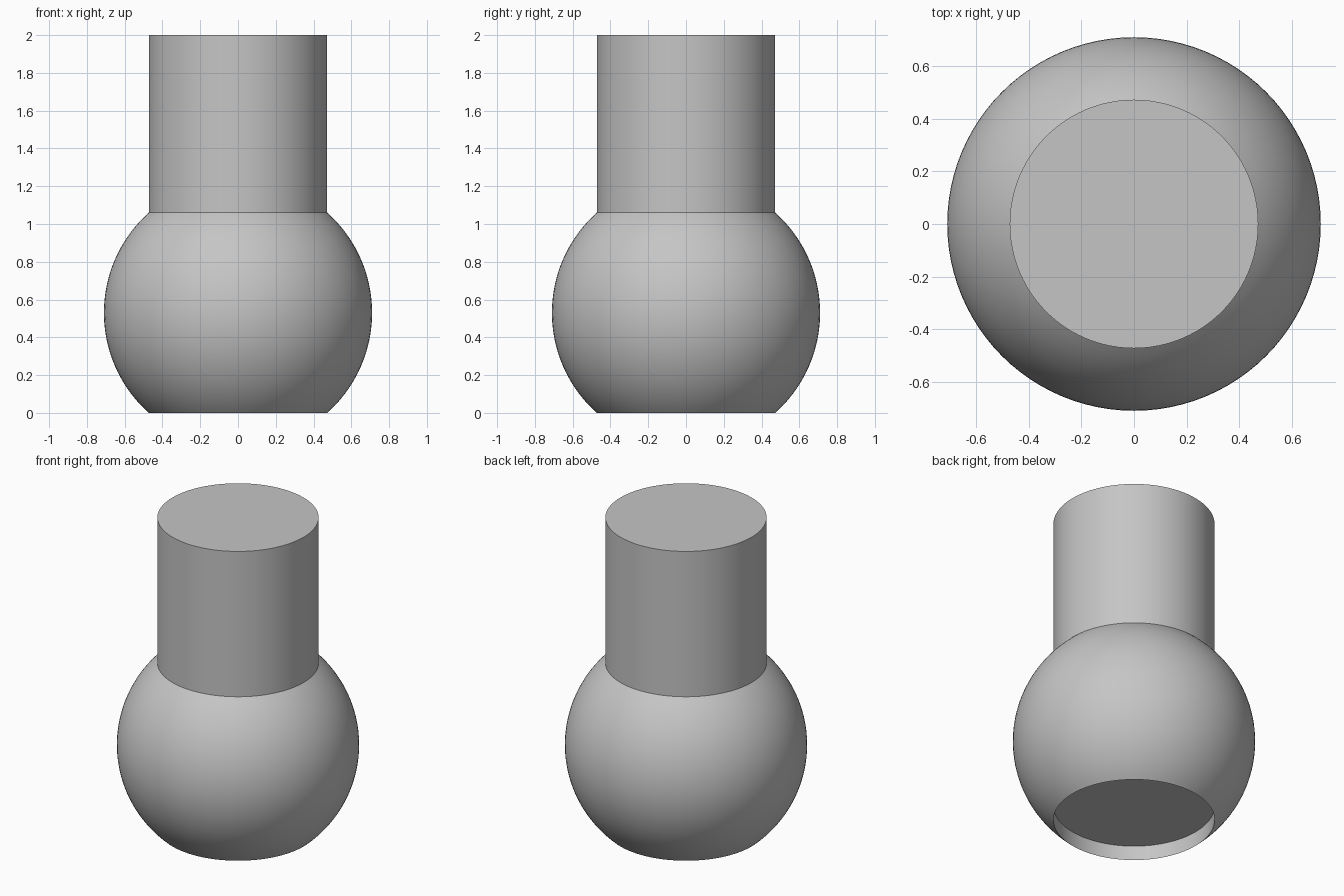
import bpy
import bmesh
from math import cos, sin, pi, asin, sqrt

old = bpy.data.objects.get("Cube")
if old:
    bpy.data.objects.remove(old, do_unlink=True)

SIDES = 96
BALL_R = 0.71        # ball radius
BALL_Z = 0.53        # ball centre height
NECK_Z = 2 * BALL_Z  # ball is cut evenly above and below
SHAFT_R = sqrt(BALL_R ** 2 - BALL_Z ** 2)
RECESS = 0.094       # depth of the socket underneath

grey = bpy.data.materials.new("plain grey")
grey.use_nodes = True
colour = (0.56, 0.56, 0.56, 1)
grey.diffuse_color = colour
grey.node_tree.nodes["Principled BSDF"].inputs["Base Color"].default_value = colour


def lathe(name, profile):
    """Revolve (radius, height) points around z; radius 0 closes an end."""
    bm = bmesh.new()
    verts = [bm.verts.new((r, 0, z)) for r, z in profile]
    edges = [bm.edges.new(pair) for pair in zip(verts, verts[1:])]
    bmesh.ops.spin(bm, geom=verts + edges, cent=(0, 0, 0), axis=(0, 0, 1),
                   angle=2 * pi, steps=SIDES)
    bmesh.ops.remove_doubles(bm, verts=bm.verts, dist=0.0001)
    bmesh.ops.recalc_face_normals(bm, faces=bm.faces)
    mesh = bpy.data.meshes.new(name)
    bm.to_mesh(mesh)
    bm.free()
    mesh.materials.append(grey)
    obj = bpy.data.objects.new(name, mesh)
    bpy.context.collection.objects.link(obj)
    bpy.ops.object.select_all(action="DESELECT")
    obj.select_set(True)
    bpy.context.view_layer.objects.active = obj
    bpy.ops.object.shade_smooth_by_angle(angle=pi / 6)
    return obj


# Truncated ball with a round recess in its underside
limit = asin(BALL_Z / BALL_R)
steps = 40
arc = [-limit + 2 * limit * i / steps for i in range(steps + 1)]
ball = [(BALL_R * cos(a), BALL_Z + BALL_R * sin(a)) for a in arc]
lathe("ball_base", [(0, RECESS), (SHAFT_R, RECESS)] + ball + [(0, NECK_Z)])

# Straight round shaft standing on the ball
lathe("shaft", [(0, NECK_Z), (SHAFT_R, NECK_Z), (SHAFT_R, 2), (0, 2)])
